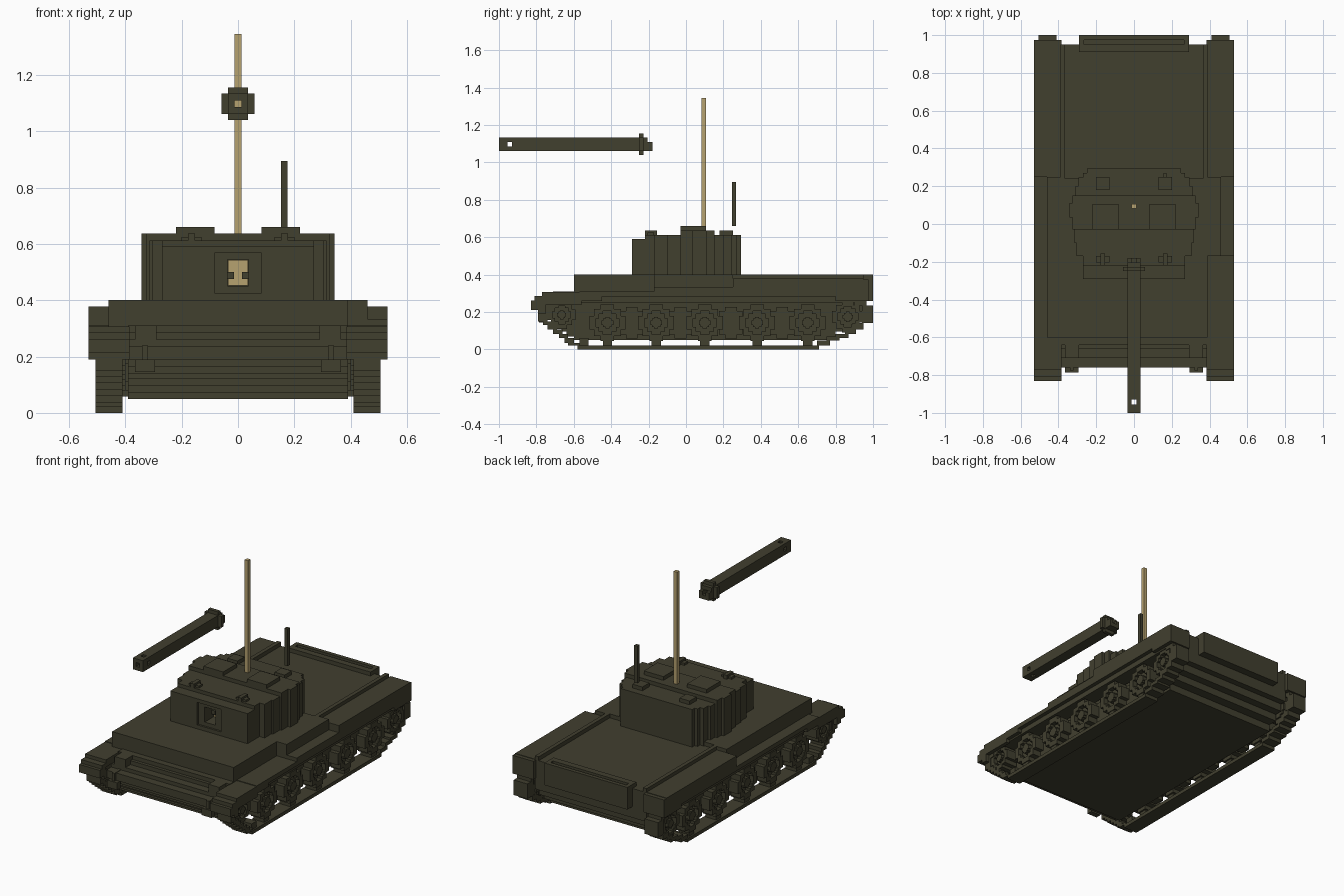
import bpy, bmesh

old = bpy.data.objects.get("Cube")
if old:
    bpy.data.objects.remove(old)


def material(name, rgb):
    m = bpy.data.materials.new(name)
    m.use_nodes = True
    m.diffuse_color = (*rgb, 1)
    b = m.node_tree.nodes["Principled BSDF"]
    b.inputs["Base Color"].default_value = (*rgb, 1)
    b.inputs["Roughness"].default_value = 0.9
    return m


OLIVE = material("olive green", (0.053, 0.050, 0.028))
TAN = material("tan wood", (0.47, 0.36, 0.16))


def finish(name, bm, mat=OLIVE):
    bmesh.ops.recalc_face_normals(bm, faces=bm.faces)
    me = bpy.data.meshes.new(name)
    bm.to_mesh(me)
    bm.free()
    me.materials.append(mat)
    ob = bpy.data.objects.new(name, me)
    bpy.context.collection.objects.link(ob)
    return ob


def add_box(bm, x0, x1, y0, y1, z0, z1):
    vs = bmesh.ops.create_cube(bm, size=1)["verts"]
    for v in vs:
        v.co = ((x0 + x1) / 2 + v.co.x * (x1 - x0),
                (y0 + y1) / 2 + v.co.y * (y1 - y0),
                (z0 + z1) / 2 + v.co.z * (z1 - z0))


def boxes(name, items, mirror=False, mat=OLIVE):
    """One object from (x0, x1, y0, y1, z0, z1) blocks."""
    bm = bmesh.new()
    for b in items:
        add_box(bm, *b)
        if mirror:
            add_box(bm, -b[1], -b[0], *b[2:])
    return finish(name, bm, mat)


def framed(hw, y0, y1, z0, z1, hx, h0, h1):
    """Four blocks round a square hole running along y."""
    return [(-hw, -hx, y0, y1, z0, z1), (hx, hw, y0, y1, z0, z1),
            (-hx, hx, y0, y1, z0, h0), (-hx, hx, y0, y1, h1, z1)]


def prism(bm, outline, x0, x1, hole=None):
    """Extrude a (y, z) outline along x, with an optional matching hole."""
    def loop(pts, x):
        return [bm.verts.new((x, y, z)) for y, z in pts]
    a, b = loop(outline, x0), loop(outline, x1)
    n = len(outline)
    rings = [(a, b)]
    if hole:
        c, d = loop(hole, x0), loop(hole, x1)
        rings = [(a, b), (b, d), (d, c), (c, a)]
    else:
        bm.faces.new(a)
        bm.faces.new(b)
    for p, q in rings:
        for i in range(n):
            j = (i + 1) % n
            bm.faces.new((p[i], p[j], q[j], q[i]))


def step_disc(cy, cz, r):
    """Blocky circle made of square steps."""
    c, m = r * 0.37, r * 0.74
    quad = [(r, c), (m, c), (m, m), (c, m), (c, r)]
    pts = []
    for _ in range(4):
        pts += quad
        quad = [(-z, y) for y, z in quad]
    return [(cy + y, cz + z) for y, z in pts]


# Hull body: stepped nose, belly and tail
bm = bmesh.new()
hull = [(-0.60, 0.05), (0.80, 0.05), (0.80, 0.095), (0.86, 0.095), (0.86, 0.14),
        (0.91, 0.14), (0.91, 0.19), (0.95, 0.19), (0.95, 0.375), (0.24, 0.375),
        (0.24, 0.40), (-0.60, 0.40), (-0.60, 0.31), (-0.64, 0.31), (-0.64, 0.285),
        (-0.66, 0.285), (-0.66, 0.26), (-0.71, 0.26), (-0.71, 0.237), (-0.76, 0.237),
        (-0.76, 0.19), (-0.74, 0.19), (-0.74, 0.165), (-0.715, 0.165), (-0.715, 0.14),
        (-0.69, 0.14), (-0.69, 0.12), (-0.665, 0.12), (-0.665, 0.095), (-0.64, 0.095),
        (-0.64, 0.07), (-0.60, 0.07)]
prism(bm, hull, -0.39, 0.39)
finish("hull", bm)

boxes("deck_edge_ridge", [(0.365, 0.39, 0.23, 0.95, 0.37, 0.40)], True)
boxes("rear_tray", [(-0.29, 0.29, 0.95, 1.0, 0.26, 0.29),
                    (-0.29, 0.29, 0.975, 1.0, 0.28, 0.40),
                    (-0.29, 0.29, 0.91, 0.95, 0.37, 0.40),
                    (-0.29, -0.265, 0.95, 0.976, 0.28, 0.40),
                    (0.265, 0.29, 0.95, 0.976, 0.28, 0.40),
                    (-0.27, 0.27, 0.95, 0.976, 0.28, 0.36)])

# Side boxes above the fenders, which differ on each side
boxes("left_side_box", [(0.38, 0.46, -0.17, 0.25, 0.30, 0.40),
                        (0.45, 0.53, -0.17, 0.25, 0.30, 0.333),
                        (0.38, 0.53, 0.25, 0.95, 0.30, 0.378)])
boxes("right_side_box", [(-0.46, -0.38, -0.60, 0.25, 0.30, 0.40),
                         (-0.53, -0.38, 0.25, 0.95, 0.30, 0.378)])

# Fenders with stepped front flaps, rear flaps and side skirts
boxes("fenders", [(0.385, 0.53, -0.57, 0.975, 0.283, 0.31),
                  (0.385, 0.53, -0.77, -0.57, 0.26, 0.306),
                  (0.385, 0.53, -0.81, -0.77, 0.235, 0.285),
                  (0.385, 0.53, -0.83, -0.79, 0.212, 0.262),
                  (0.385, 0.53, -0.79, -0.75, 0.19, 0.24),
                  (0.385, 0.53, 0.94, 0.975, 0.26, 0.375),
                  (0.505, 0.53, -0.79, -0.56, 0.237, 0.285),
                  (0.505, 0.53, -0.56, -0.45, 0.26, 0.285),
                  (0.505, 0.53, 0.80, 0.95, 0.26, 0.285)], True)

# Towing blocks and hooks on the nose
boxes("tow_hooks", [(0.29, 0.365, -0.71, -0.64, 0.25, 0.31),
                    (0.32, 0.34, -0.775, -0.71, 0.17, 0.24),
                    (0.295, 0.365, -0.785, -0.75, 0.145, 0.19)], True)

# Tracks: flat run, stepped rises at both ends, hidden upper run
rise = [(-0.63, -0.57, 0.022, 0.035), (-0.65, -0.60, 0.035, 0.06),
        (-0.68, -0.63, 0.06, 0.083), (-0.71, -0.66, 0.083, 0.107),
        (-0.74, -0.69, 0.107, 0.13), (-0.765, -0.71, 0.13, 0.15),
        (-0.79, -0.74, 0.15, 0.213), (-0.77, -0.71, 0.213, 0.25),
        (0.70, 0.77, 0.022, 0.047), (0.75, 0.82, 0.047, 0.07),
        (0.80, 0.87, 0.06, 0.083), (0.85, 0.91, 0.083, 0.107),
        (0.89, 0.95, 0.107, 0.14), (0.94, 1.0, 0.14, 0.235),
        (0.90, 0.965, 0.235, 0.285),
        (-0.58, 0.71, 0.0, 0.022), (-0.75, 0.94, 0.25, 0.284)]
boxes("tracks", [(0.41, 0.505, *r) for r in rise], True)

# Road wheels, inner wheels, front idler and rear sprocket on both sides
road = [-0.42, -0.16, 0.10, 0.38, 0.65]
bm = bmesh.new()
wheel_list = [(y, 0.143, 0.097) for y in road] + [(-0.665, 0.185, 0.075), (0.865, 0.175, 0.085)]
for s in (1, -1):
    for y, z, r in wheel_list:
        prism(bm, step_disc(y, z, r), s * 0.41, s * 0.50, step_disc(y, z, r * 0.64))
        prism(bm, step_disc(y, z, r * 0.66), s * 0.40, s * 0.47)
        prism(bm, step_disc(y, z, r * 0.32), s * 0.47, s * 0.50)
    for a, b in zip(road, road[1:]):
        prism(bm, step_disc((a + b) / 2, 0.143, 0.085), s * 0.385, s * 0.44)
finish("wheels", bm)
boxes("wheel_contact_pads", [(0.42, 0.495, y - 0.025, y + 0.025, 0.02, 0.06)
                             for y in road + [-0.545]], True)

# Turret: vertical walls stepped in plan, with an opening in the front
walls = [(-0.17, -0.10, 0.305, 0.612), (-0.10, -0.03, 0.315, 0.612),
         (-0.03, 0.035, 0.325, 0.636), (0.035, 0.11, 0.342, 0.636),
         (0.11, 0.152, 0.325, 0.636), (0.152, 0.20, 0.31, 0.612),
         (0.20, 0.245, 0.295, 0.612), (0.245, 0.27, 0.27, 0.612),
         (0.27, 0.295, 0.25, 0.612)]
boxes("turret", [(-w, w, y0, y1, 0.37, z) for y0, y1, w, z in walls]
      + framed(0.27, -0.29, -0.278, 0.40, 0.59, 0.083, 0.425, 0.567)
      + framed(0.27, -0.278, -0.17, 0.40, 0.59, 0.038, 0.45, 0.545)
      + [(-0.27, 0.27, -0.22, -0.17, 0.58, 0.612)])
boxes("gun_mount_core", [(-0.036, 0.036, -0.19, -0.165, 0.452, 0.543)], mat=TAN)
boxes("gun_mount_cheeks", [(0.014, 0.038, -0.21, -0.188, 0.475, 0.50)], True)

# Roof fittings
boxes("hatches", [(0.083, 0.22, -0.03, 0.107, 0.62, 0.66)], True)
boxes("rear_roof_blocks", [(0.13, 0.2, 0.18, 0.25, 0.60, 0.636)], True)
boxes("lifting_lugs", [(0.13, 0.2, -0.205, -0.17, 0.59, 0.625),
                       (0.153, 0.177, -0.22, -0.155, 0.59, 0.637)], True)
boxes("antenna", [(0.153, 0.175, 0.245, 0.268, 0.66, 0.895)])
boxes("wooden_mast", [(-0.012, 0.012, 0.083, 0.107, 0.615, 1.345)], mat=TAN)

# Detached hollow barrel with muzzle ports and a stepped collar
h0, h1 = 1.085, 1.109
posts = [(x, x + 0.023, -0.955, -0.93, z, z + 0.024)
         for x in (-0.035, 0.012) for z in (1.061, 1.109)]
boxes("gun_barrel", framed(0.035, -1.0, -0.955, 1.061, 1.133, 0.012, h0, h1) + posts
      + framed(0.035, -0.93, -0.205, 1.061, 1.133, 0.012, h0, h1)
      + [(-0.035, -0.012, -0.205, -0.18, 1.061, 1.109),
         (0.012, 0.035, -0.205, -0.18, 1.061, 1.109),
         (-0.012, 0.012, -0.205, -0.18, 1.061, h0)])
boxes("barrel_collar", [(-0.058, -0.035, -0.25, -0.227, 1.061, 1.133),
                        (0.035, 0.058, -0.25, -0.227, 1.061, 1.133),
                        (-0.035, 0.035, -0.25, -0.227, 1.133, 1.155),
                        (-0.035, 0.035, -0.25, -0.227, 1.04, 1.061)])
